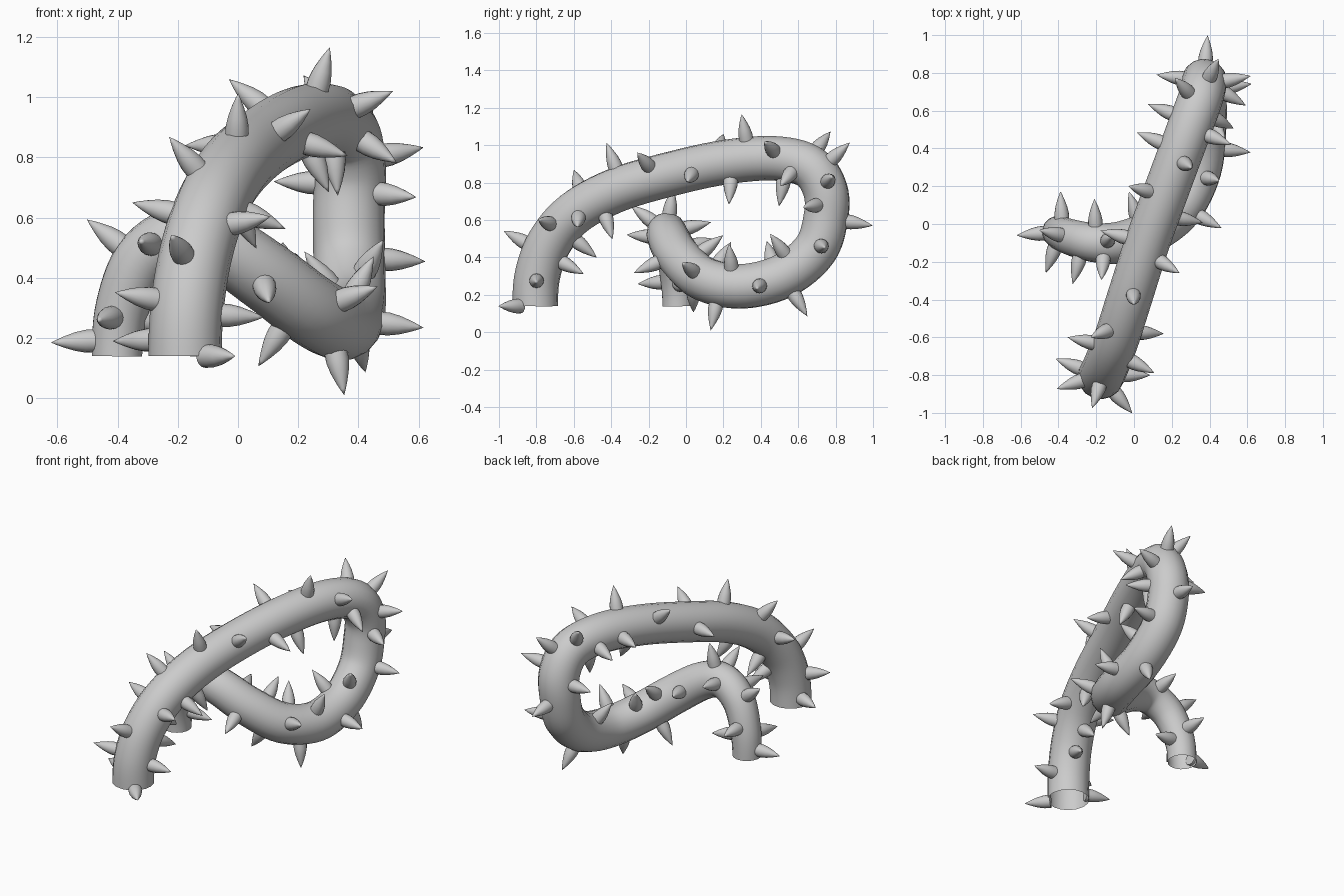
import bpy, bmesh, math
from mathutils import Vector

if "Cube" in bpy.data.objects:
    bpy.data.objects.remove(bpy.data.objects["Cube"])

# Vine centreline: x, y, z, radius
PATH = [
    (-.176, -.806, .14, .122), (-.168, -.793, .31, .122), (-.14, -.73, .48, .121),
    (-.09, -.6, .635, .12), (-.02, -.38, .757, .12), (.07, -.1, .842, .119),
    (.18, .2, .908, .119), (.28, .47, .93, .119), (.35, .66, .885, .119),
    (.372, .745, .76, .12), (.368, .747, .61, .12), (.37, .69, .44, .12),
    (.37, .52, .3, .12), (.345, .29, .245, .12), (.25, .09, .288, .119),
    (.1, -.035, .4, .117), (-.06, -.095, .505, .112), (-.2, -.1, .533, .104),
    (-.32, -.075, .455, .097), (-.385, -.05, .3, .09), (-.402, -.042, .14, .085),
]

# Approximate thorn tips; each thorn grows from the nearest point of the vine
ARCH_TIPS = [
    (-.02, -.99, .14), (.07, -.8, .27), (-.4, -.87, .35), (-.4, -.72, .19),
    (-.22, -.97, .54), (-.08, -.6, .34), (.09, -.78, .6), (.14, -.58, .57),
    (-.23, -.6, .87), (-.35, -.6, .65), (-.1, -.49, .41), (.05, -.4, .52),
    (0, -.42, 1.0), (-.16, -.04, .84), (.24, -.26, .96), (.3, .23, .69),
    (.35, .01, .81), (.3, .3, 1.15), (-.03, .2, 1.06), (.05, .47, .92),
    (.49, .43, 1.01), (.5, .52, .8), (.33, .5, .69), (.22, .77, 1.07),
    (.44, .86, 1.0), (.39, 1.0, .57), (.12, .79, .72), (.06, .64, .87),
    (.6, .78, .83), (.57, .64, .67),
]
LOOP_TIPS = [
    (.61, .74, .455), (.61, .38, .235), (.42, .64, .1), (.355, .13, 0),
    (.45, .23, .47), (.49, .44, .54), (.46, -.02, .37), (.07, .04, .11),
    (.1, -.25, .33), (.15, .15, .48), (.21, .21, .43), (.27, .45, .42),
    (-.02, .15, .49), (-.12, -.07, .76), (-.17, -.27, .66), (-.32, -.3, .52),
    (-.46, -.24, .26), (-.51, -.03, .6), (-.62, -.06, .185), (-.39, .19, .34),
    (-.21, .14, .59), (-.22, -.02, .24),
]


def catmull(p0, p1, p2, p3, t):
    return 0.5 * (2 * p1 + (p2 - p0) * t + (2 * p0 - 5 * p1 + 4 * p2 - p3) * t * t
                  + (3 * p1 - p0 - 3 * p2 + p3) * t ** 3)


def smooth_path(rows, steps=6):
    pts = [Vector(r) for r in rows]
    # mirrored end points make the vine leave its cut ends vertically
    first, last = pts[1].copy(), pts[-2].copy()
    first.z, last.z = 2 * pts[0].z - first.z, 2 * pts[-1].z - last.z
    pts = [first] + pts + [last]
    out = [catmull(*pts[i:i + 4], s / steps)
           for i in range(len(pts) - 3) for s in range(steps)]
    return out + [pts[-2]]


samples = smooth_path(PATH)

# Vine: open-ended tapered tube swept along the path
curve = bpy.data.curves.new("vine", 'CURVE')
curve.dimensions = '3D'
curve.bevel_depth = 1.0
curve.bevel_resolution = 6
curve.use_fill_caps = False
spline = curve.splines.new('POLY')
spline.points.add(len(samples) - 1)
for pt, s in zip(spline.points, samples):
    pt.co = (*s[:3], 1)
    pt.radius = s[3]
vine = bpy.data.objects.new("vine", curve)
bpy.context.collection.objects.link(vine)
bpy.context.view_layer.objects.active = vine
vine.select_set(True)
bpy.ops.object.convert(target='MESH')
bpy.ops.object.shade_smooth()

# Thorn profile: distance from the vine surface, thorn radius
PROFILE = [(-.018, .039), (.02, .038), (.055, .031), (.09, .0195), (.115, .0095)]
TIP, SIDES = .136, 16


def add_thorn(bm, centre, direction, r):
    rot = direction.to_track_quat('Z', 'Y')
    rings = []
    for h, w in PROFILE:
        rings.append([bm.verts.new(centre + rot @ Vector((
            w * math.cos(math.tau * k / SIDES), w * math.sin(math.tau * k / SIDES), r + h)))
            for k in range(SIDES)])
    tip = bm.verts.new(centre + direction * (r + TIP))
    bm.faces.new(rings[0][::-1])
    for k in range(SIDES):
        n = (k + 1) % SIDES
        for a, b in zip(rings, rings[1:]):
            bm.faces.new((a[k], a[n], b[n], b[k]))
        bm.faces.new((rings[-1][k], rings[-1][n], tip))


# Thorns: all in one object, arch and lower loop matched to their own stretch
bm = bmesh.new()
for tips, stretch in ((ARCH_TIPS, samples[:66]), (LOOP_TIPS, samples[56:])):
    for t in map(Vector, tips):
        s = min(stretch, key=lambda q: (q.xyz - t).length - q[3])
        add_thorn(bm, s.xyz, (t - s.xyz).normalized(), s[3])
mesh = bpy.data.meshes.new("thorns")
bm.to_mesh(mesh)
bm.free()
thorns = bpy.data.objects.new("thorns", mesh)
bpy.context.collection.objects.link(thorns)
bpy.ops.object.select_all(action='DESELECT')
bpy.context.view_layer.objects.active = thorns
thorns.select_set(True)
bpy.ops.object.shade_smooth_by_angle(angle=math.radians(40))
